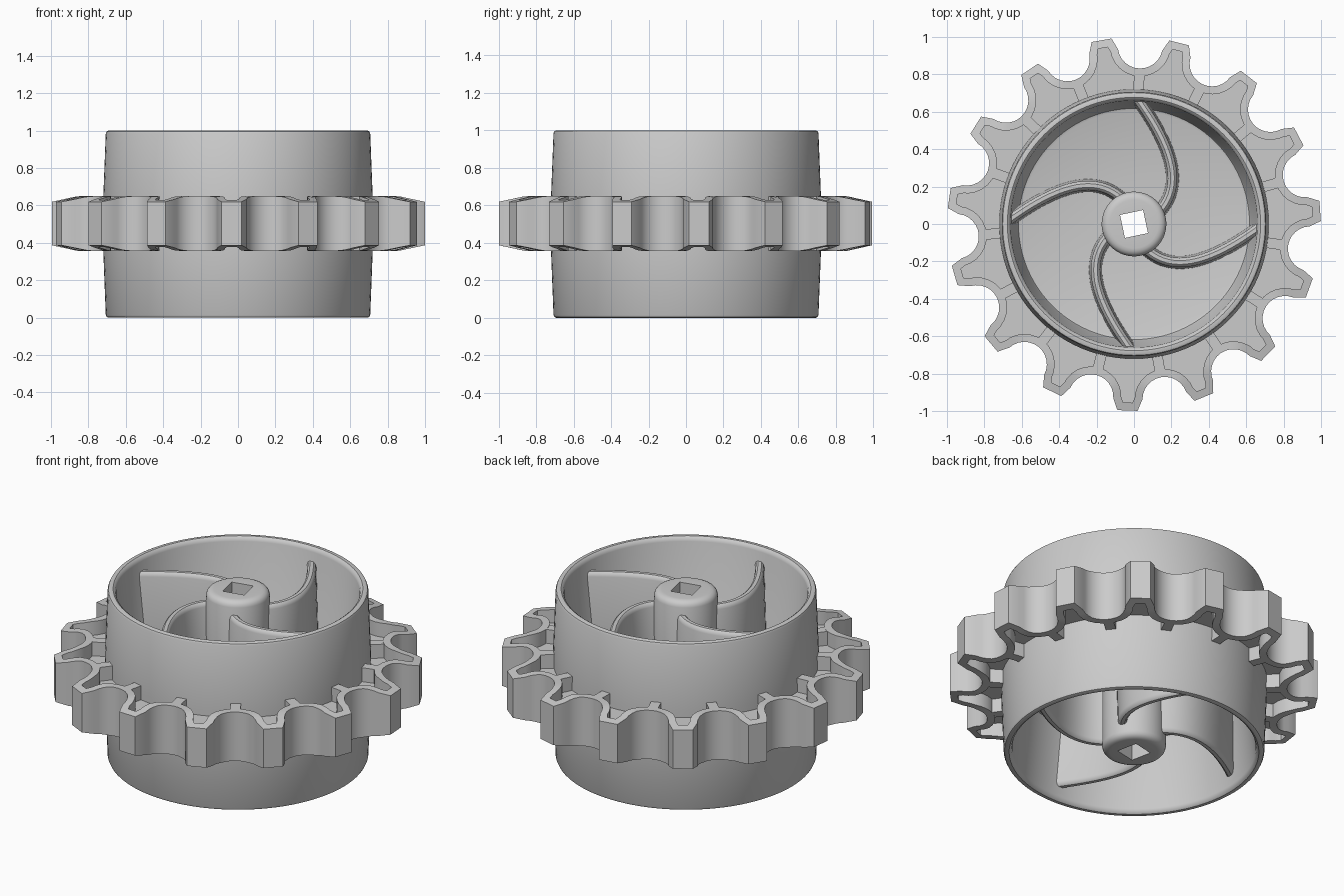
import bpy, bmesh
from math import sin, cos, radians, pi
from mathutils import Vector
from mathutils.geometry import interpolate_bezier

if "Cube" in bpy.data.objects:
    bpy.data.objects.remove(bpy.data.objects["Cube"])

TEETH, TOOTH_START = 15, 4.0   # tooth count, angle of the first tooth
MID = 0.503                    # middle height of toothed flange


def loft(name, rings, closed=True, angle=35):
    """Skin a list of closed point rings; join last to first, or cap the ends."""
    bm = bmesh.new()
    vs = [[bm.verts.new(p) for p in r] for r in rings]
    n = len(vs[0])
    for i in range(len(vs) if closed else len(vs) - 1):
        a, b = vs[i], vs[(i + 1) % len(vs)]
        for j in range(n):
            k = (j + 1) % n
            bm.faces.new((a[j], a[k], b[k], b[j]))
    if not closed:
        bm.faces.new(vs[0])
        bm.faces.new(vs[-1])
    bmesh.ops.recalc_face_normals(bm, faces=bm.faces)
    me = bpy.data.meshes.new(name)
    bm.to_mesh(me)
    bm.free()
    ob = bpy.data.objects.new(name, me)
    bpy.context.collection.objects.link(ob)
    bpy.ops.object.select_all(action='DESELECT')
    ob.select_set(True)
    bpy.context.view_layer.objects.active = ob
    bpy.ops.object.shade_smooth_by_angle(angle=radians(angle))
    return ob


def circle(r, z, n=96, start=0.0):
    return [(r * cos(start + 2 * pi * i / n), r * sin(start + 2 * pi * i / n), z)
            for i in range(n)]


def mirrored(half):
    """Mirror an upper (r, z) profile about z = 0.5 to close it."""
    return half + [(r, 1 - z) for r, z in reversed(half)]


# Drum wall with draft, rounded lips and a central web
drum = mirrored([(0.12, 0.55), (0.605, 0.55), (0.618, 0.555), (0.625, 0.57),
                 (0.660, 0.975), (0.666, 0.992), (0.677, 1.0), (0.692, 1.0),
                 (0.702, 0.996), (0.707, 0.985), (0.722, 0.6)])
loft("drum", [circle(r, z) for r, z in drum])

# Hub with rounded ends and a turned square bore
rot = radians(12)


def square(half, z, n=48):
    pts = []
    for i in range(n):
        a = 2 * pi * i / n
        s = half / max(abs(cos(a)), abs(sin(a)))
        pts.append((s * cos(a + rot), s * sin(a + rot), z))
    return pts


hub = mirrored([(0.13, 1.0), (0.145, 0.998), (0.159, 0.991), (0.168, 0.98), (0.173, 0.965)])
loft("hub", [square(0.063, 0), square(0.063, 1)] + [circle(r, z, 48, rot) for r, z in hub])

# Four curved ribs, drafted away from the web with rounded crests
path = interpolate_bezier(Vector((-0.05, 0.12)), Vector((-0.2, 0.28)),
                          Vector((-0.42, 0.2)), Vector((-0.675, 0.015)), 20)
crest = [(0.036, 0.5), (0.025, 0.895), (0.020, 0.912), (0.010, 0.92)]
section = crest + [(-w, z) for w, z in reversed(crest)]
section += [(-w, 1 - z) for w, z in crest[1:]] + [(w, 1 - z) for w, z in reversed(crest[1:])]
for k in range(4):
    a = k * pi / 2
    rings = []
    for i, p in enumerate(path):
        t = (path[min(i + 1, 19)] - path[max(i - 1, 0)]).normalized()
        ring = []
        for w, z in section:
            x, y = p.x - t.y * w, p.y + t.x * w
            ring.append((x * cos(a) - y * sin(a), x * sin(a) + y * cos(a), z))
        rings.append(ring)
    loft(f"rib_{k + 1}", rings, closed=False)

# Tooth outline: flat tips joined by round roller seats
outline = []
for k in range(TEETH):
    c = radians(TOOTH_START + 24 * k)
    for d in (-3.1, 3.1):
        outline.append(Vector((0.999 * cos(c + radians(d)), 0.999 * sin(c + radians(d)))))
    v = c + radians(12)
    for i in range(13):
        b = v + pi + radians(80 - 160 * i / 12) 
        outline.append(Vector((0.952 * cos(v) + 0.12 * cos(b), 0.952 * sin(v) + 0.12 * sin(b))))
n = len(outline)


def inset(dist):
    pts = []
    for i, p in enumerate(outline):
        e1 = (p - outline[i - 1]).normalized()
        e2 = (outline[(i + 1) % n] - p).normalized()
        m = Vector((-e1.y - e2.y, e1.x + e2.x)).normalized()
        pts.append(p + m * dist / max(0.6, m.dot(Vector((-e1.y, e1.x)))))
    return pts


def lifted(pts, side):
    """Place points on the flange face, which slopes away towards the tips."""
    return [(p.x, p.y, MID + side * (0.146 - 0.03 * max(0, min(1, (p.length - 0.86) / 0.14))))
            for p in pts]


# Raised border following the teeth
inner = inset(0.042)
loft("tooth_border", [lifted(outline, -1), lifted(outline, 1), lifted(inner, 1), lifted(inner, -1)],
     angle=30)

# Recessed plate filling the teeth behind the border
mid = inset(0.03)
core = [p.normalized() * 0.70 for p in mid]
loft("tooth_plate", [[(p.x, p.y, z) for p in pts]
                     for pts, z in ((mid, 0.44), (mid, 0.565), (core, 0.565), (core, 0.44))])

# Short bridges joining the border to the drum at each valley
for k in range(TEETH):
    c = radians(TOOTH_START + 24 * k + 12)
    u, s = Vector((cos(c), sin(c))), Vector((-sin(c), cos(c)))
    rings = []
    for r in (0.70, 0.805):
        rings.append([(*(u * r + s * w), MID + h) for w, h in
                      ((-0.028, -0.145), (0.028, -0.145), (0.028, 0.145), (-0.028, 0.145))])
    loft(f"valley_bridge_{k + 1}", rings, closed=False)
